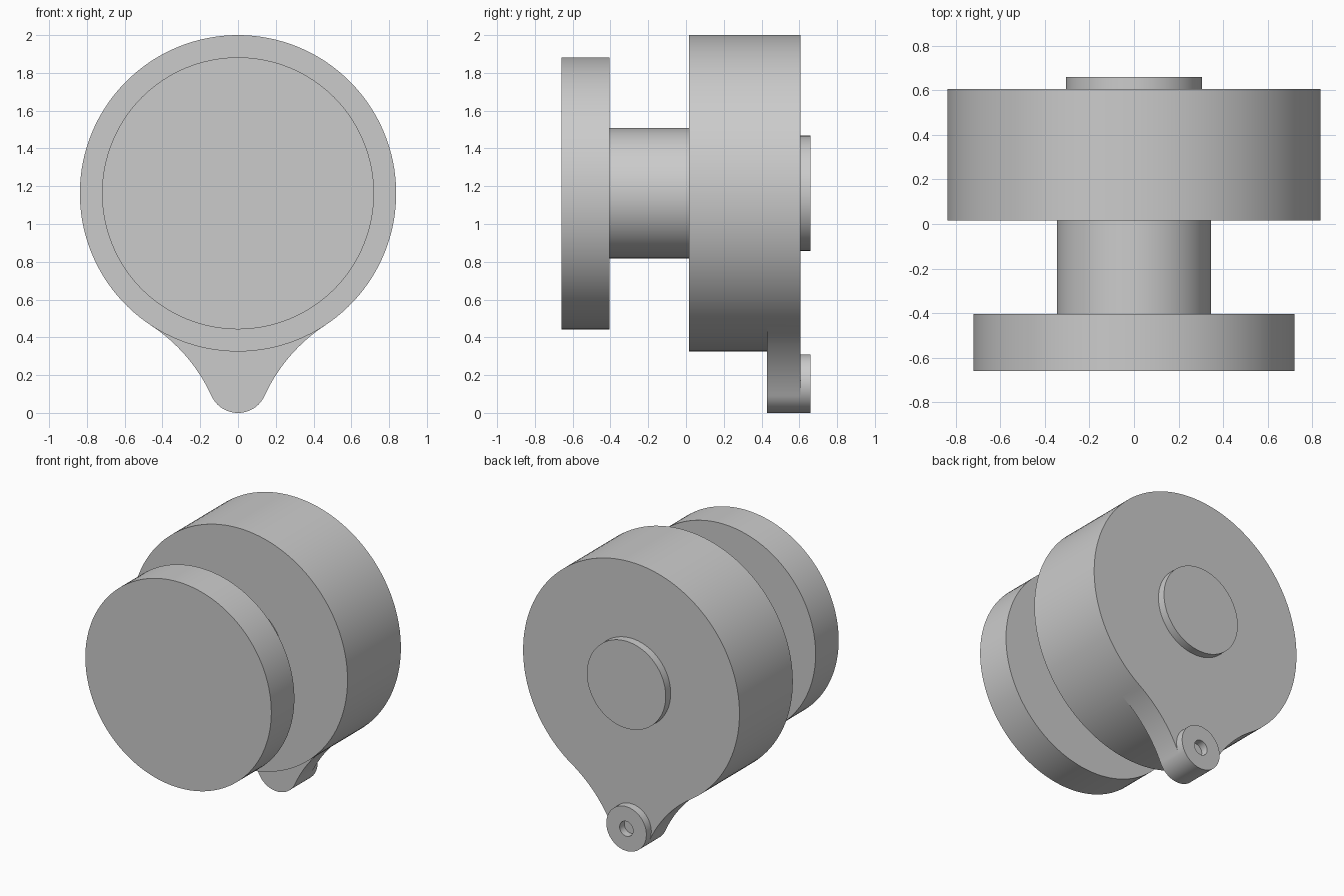
import bpy, bmesh
from math import sin, cos, pi, atan2, radians, hypot
from mathutils import Vector

cube = bpy.data.objects.get("Cube")
if cube:
    bpy.data.objects.remove(cube, do_unlink=True)

# Single plain grey finish
grey = bpy.data.materials.new("plain_grey")
grey.use_nodes = True
colour = (0.6, 0.6, 0.6, 1)
grey.diffuse_color = colour
grey.node_tree.nodes["Principled BSDF"].inputs["Base Color"].default_value = colour

AXIS_Z = 1.1625            # height of the main axis
BODY_R, TIP_R = 0.8375, 0.155
FRONT, LUG_FRONT, BACK, END = 0.015, 0.43, 0.605, 0.66


def finish(bm, name, z=0):
    bmesh.ops.remove_doubles(bm, verts=bm.verts, dist=1e-5)
    bmesh.ops.recalc_face_normals(bm, faces=bm.faces)
    mesh = bpy.data.meshes.new(name)
    bm.to_mesh(mesh)
    bm.free()
    mesh.materials.append(grey)
    obj = bpy.data.objects.new(name, mesh)
    obj.location.z = z
    bpy.context.collection.objects.link(obj)
    bpy.ops.object.select_all(action='DESELECT')
    obj.select_set(True)
    bpy.context.view_layer.objects.active = obj
    bpy.ops.object.shade_smooth_by_angle(angle=radians(30))


def lathe(name, profile, z):
    """Revolve (radius, y) points about the y axis."""
    bm = bmesh.new()
    verts = [bm.verts.new((r, y, 0)) for r, y in profile]
    edges = [bm.edges.new(pair) for pair in zip(verts, verts[1:])]
    bmesh.ops.spin(bm, geom=verts + edges, cent=(0, 0, 0), axis=(0, 1, 0),
                   angle=2 * pi, steps=128)
    finish(bm, name, z)


def disc(name, r, y0, y1):
    lathe(name, [(0, y0), (r, y0), (r, y1), (0, y1)], AXIS_Z)


def arc(cx, cz, r, a0, a1, n):
    angles = [a0 + (a1 - a0) * i / n for i in range(n + 1)]
    return [(cx + r * cos(a), cz + r * sin(a)) for a in angles]


# Round parts along the main axis
disc("front_disc", 0.72, -END, -0.405)
disc("neck", 0.345, -0.41, FRONT + 0.005)
disc("rear_hub", 0.305, BACK - 0.01, END)

# Ring with a blind hole at the lug tip
lathe("pivot_ring", [(0, 0.6), (TIP_R, 0.6), (TIP_R, END), (0.052, END),
                     (0.052, 0.607), (0, 0.607)], TIP_R)

# Body outline: circle blended into the tip by tangent concave flanks
spread = radians(33.3)
gap, diff = AXIS_Z - TIP_R, BODY_R - TIP_R
reach = (gap**2 - diff**2) / (2 * (gap * cos(spread) - diff))
cx, cz = reach * sin(spread), AXIS_Z - reach * cos(spread)
flank_r = hypot(cx, cz - TIP_R) - TIP_R
meet = atan2(TIP_R - cz, -cx)
down = -pi / 2

upper = arc(0, AXIS_Z, BODY_R, 2 * pi + down - spread, down + spread, 108)
lower = arc(0, AXIS_Z, BODY_R, down + spread, down - spread, 24)
flank = arc(cx, cz, flank_r, pi / 2 + spread, meet, 24)
tip = arc(0, TIP_R, TIP_R, meet - pi, -meet, 48)
lug = flank + tip[1:-1] + [(-x, z) for x, z in reversed(flank)]

bm = bmesh.new()


def face(points):
    bm.faces.new([bm.verts.new(p) for p in points])


def at(points, y):
    return [Vector((x, y, z)) for x, z in points]


def wall(points, y0, y1, split=None):
    front, back = at(points, y0), at(points, y1)
    last = len(points) - 2
    for i in range(last + 1):
        loop = [front[i], front[i + 1], back[i + 1], back[i]]
        if split and i == last:
            loop.insert(2, at(points, split)[-1])
        if split and i == 0:
            loop.append(at(points, split)[0])
        face(loop)


face(at(upper + lower[1:-1], FRONT))
face(at(upper + lug[1:-1], BACK))
face(at(lug + lower[-2:0:-1], LUG_FRONT))
wall(upper, FRONT, BACK, LUG_FRONT)
wall(lower, FRONT, LUG_FRONT)
wall(lug, LUG_FRONT, BACK)
finish(bm, "main_body_with_lug")
